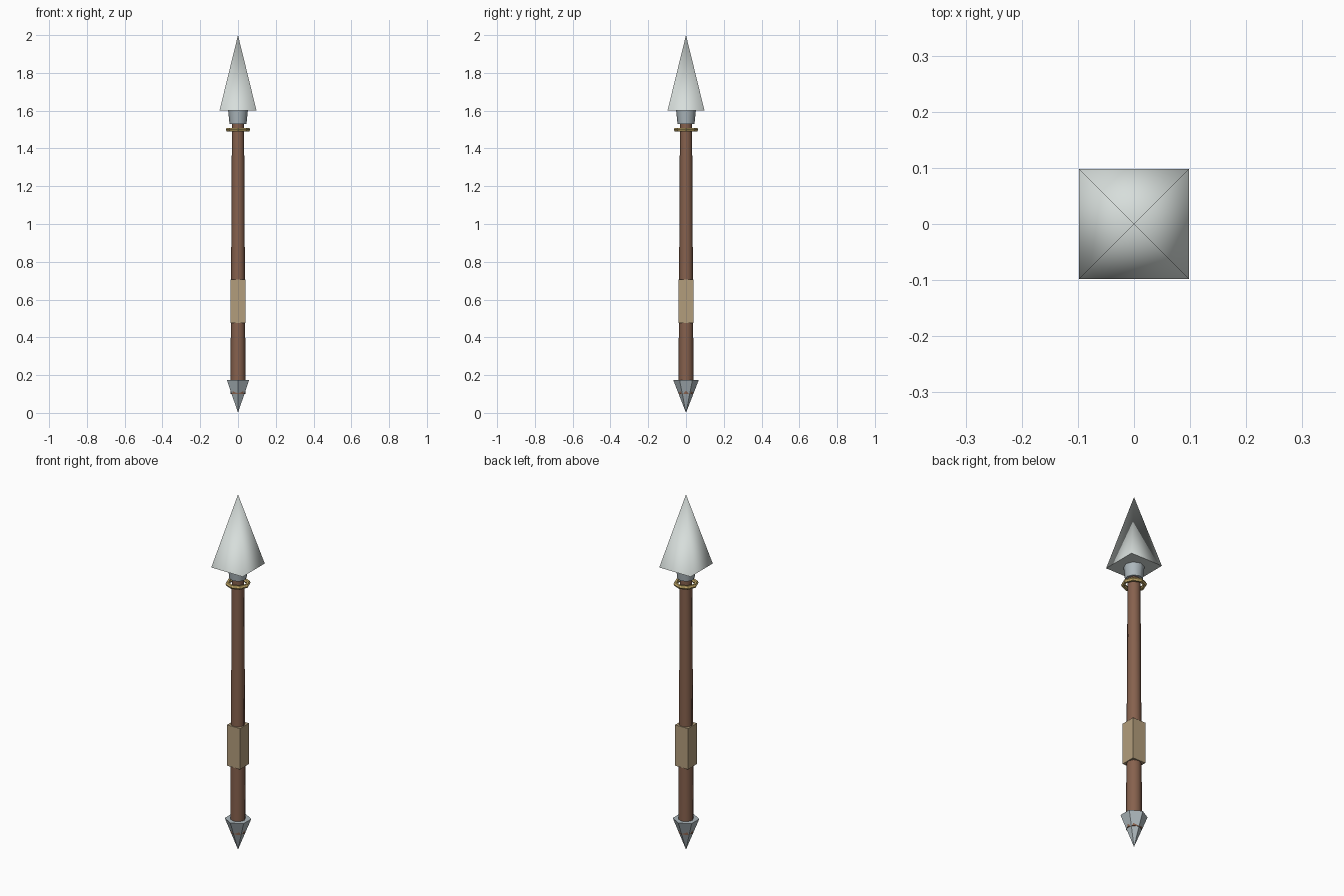
import bpy
import math

if "Cube" in bpy.data.objects:
    bpy.data.objects.remove(bpy.data.objects["Cube"])


def material(name, rgb):
    m = bpy.data.materials.new(name)
    m.diffuse_color = (*rgb, 1)
    m.use_nodes = True
    m.node_tree.nodes["Principled BSDF"].inputs["Base Color"].default_value = m.diffuse_color
    return m


steel = material("pale_steel", (0.68, 0.73, 0.71))
iron = material("iron", (0.42, 0.48, 0.51))
wood = material("wood", (0.24, 0.12, 0.075))
leather = material("leather", (0.45, 0.34, 0.2))
brass = material("brass", (0.55, 0.4, 0.14))


def finish(name, mat, smooth_angle=None):
    ob = bpy.context.object
    ob.name = name
    ob.data.materials.append(mat)
    bpy.ops.object.transform_apply(location=True, rotation=True, scale=True)
    if smooth_angle:
        bpy.ops.object.shade_smooth_by_angle(angle=math.radians(smooth_angle))
    return ob


def frustum(name, sides, r_low, r_high, z_low, z_high, mat, turn=0, smooth=None):
    bpy.ops.mesh.primitive_cone_add(
        vertices=sides, radius1=r_low, radius2=r_high, depth=z_high - z_low,
        location=(0, 0, (z_low + z_high) / 2), rotation=(0, 0, turn))
    return finish(name, mat, smooth)


# Tapered wooden pole
frustum("shaft", 8, 0.04, 0.032, 0.1, 1.56, wood, smooth=50)

# Square pyramid head and its tapered socket
frustum("blade", 4, 0.098 * math.sqrt(2), 0, 1.6, 2.0, steel,
        turn=math.pi / 4, smooth=95)
frustum("socket", 8, 0.045, 0.053, 1.53, 1.61, iron, smooth=50)

# Hexagonal butt spike pointing down
frustum("butt_spike", 6, 0, 0.068, 0, 0.175, iron)

# Loose collar ring under the head
bpy.ops.mesh.primitive_torus_add(
    major_segments=8, minor_segments=6, major_radius=0.054,
    minor_radius=0.011, location=(0, 0, 1.5))
finish("collar_ring", brass)

# Square leather grip
bpy.ops.mesh.primitive_cube_add(size=1, location=(0, 0, 0.592))
bpy.context.object.scale = (0.08, 0.08, 0.23)
finish("grip", leather)
